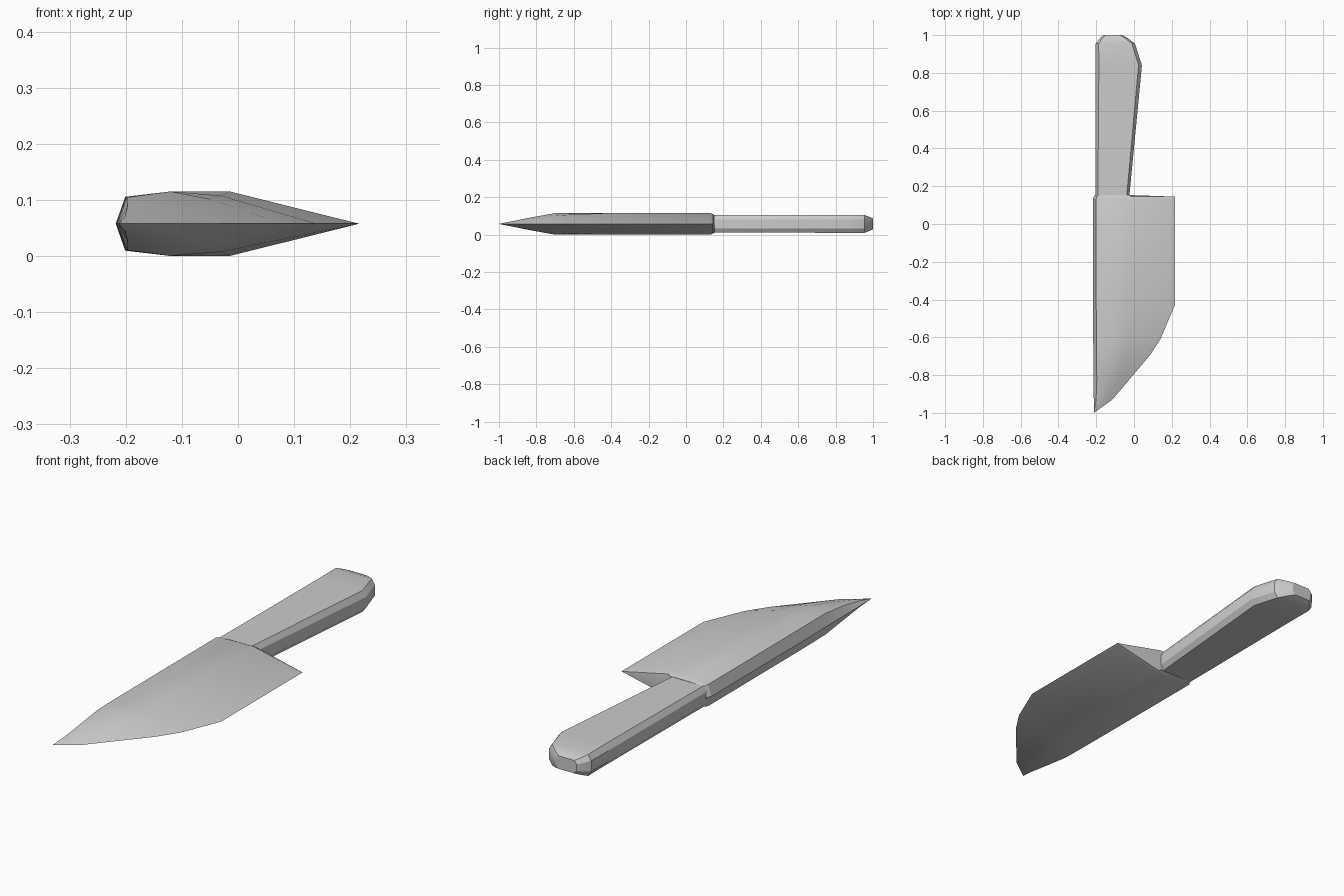
import bpy, bmesh
from mathutils import Vector

if "Cube" in bpy.data.objects:
    bpy.data.objects.remove(bpy.data.objects["Cube"])

MID = 0.0575  # height of the knife's symmetry plane


def loft(name, rings):
    """Skin a list of closed rings of (x, y, z) points and cap both ends."""
    bm = bmesh.new()
    loops = [[bm.verts.new(Vector(p) + Vector((0, 0, MID))) for p in r] for r in rings]
    for a, b in zip(loops, loops[1:]):
        n = len(a)
        for i in range(n):
            bm.faces.new((a[i], a[(i + 1) % n], b[(i + 1) % n], b[i]))
    bm.faces.new(loops[0])
    bm.faces.new(loops[-1])
    bmesh.ops.remove_doubles(bm, verts=bm.verts, dist=0.0005)
    bmesh.ops.recalc_face_normals(bm, faces=bm.faces)
    me = bpy.data.meshes.new(name)
    bm.to_mesh(me)
    bm.free()
    ob = bpy.data.objects.new(name, me)
    bpy.context.collection.objects.link(ob)
    bpy.ops.object.select_all(action='DESELECT')
    ob.select_set(True)
    bpy.context.view_layer.objects.active = ob
    bpy.ops.object.shade_smooth_by_angle(angle=0.42)
    return ob


def blade_ring(y, spine, h1, x2, h2, x3, h3, edge):
    """Pointed spine, two shoulders, then a taper to the cutting edge."""
    x1 = spine + 0.017 * min(1, h1 / 0.02)
    top = [(x1, h1), (x2, h2), (x3, h3)]
    pts = [(spine, 0)] + top + [(edge, 0)] + [(x, -h) for x, h in reversed(top)]
    return [(x, y, z) for x, z in pts]


def handle_ring(y, left, right, h, inset):
    """Octagonal grip section with wide flat top and bottom."""
    half = [(left, h * 0.5), (left + inset, h), (right - inset, h), (right, h * 0.5)]
    pts = half + [(x, -z) for x, z in reversed(half)]
    return [(x, y, z) for x, z in pts]


# Blade: back shoulder, straight belly, curved edge, tip
loft("blade", [blade_ring(*s) for s in (
    (0.153, -0.207, 0.046, -0.12, 0.048, -0.022, 0.048, -0.020),
    (0.145, -0.212, 0.046, -0.12, 0.051, -0.018, 0.051, 0.216),
    (0.132, -0.218, 0.048, -0.12, 0.0575, -0.015, 0.0575, 0.216),
    (-0.43, -0.217, 0.048, -0.12, 0.0575, -0.015, 0.0575, 0.216),
    (-0.61, -0.216, 0.048, -0.12, 0.0575, -0.030, 0.050, 0.140),
    (-0.70, -0.215, 0.047, -0.12, 0.0575, -0.050, 0.044, 0.080),
    (-0.83, -0.214, 0.031, -0.145, 0.034, -0.09, 0.021, -0.030),
    (-0.93, -0.213, 0.014, -0.180, 0.014, -0.15, 0.009, -0.115),
    (-1.00, -0.212, 0.0, -0.212, 0.0, -0.212, 0.0, -0.212),
)])

# Handle: widens toward the butt, then rounds off
loft("handle", [handle_ring(*s) for s in (
    (0.10, -0.205, -0.026, 0.0465, 0.014),
    (0.155, -0.205, -0.024, 0.0465, 0.014),
    (0.84, -0.204, 0.042, 0.0475, 0.018),
    (0.955, -0.203, 0.005, 0.0475, 0.016),
    (0.985, -0.180, -0.035, 0.036, 0.014),
    (1.00, -0.162, -0.062, 0.029, 0.012),
)])
